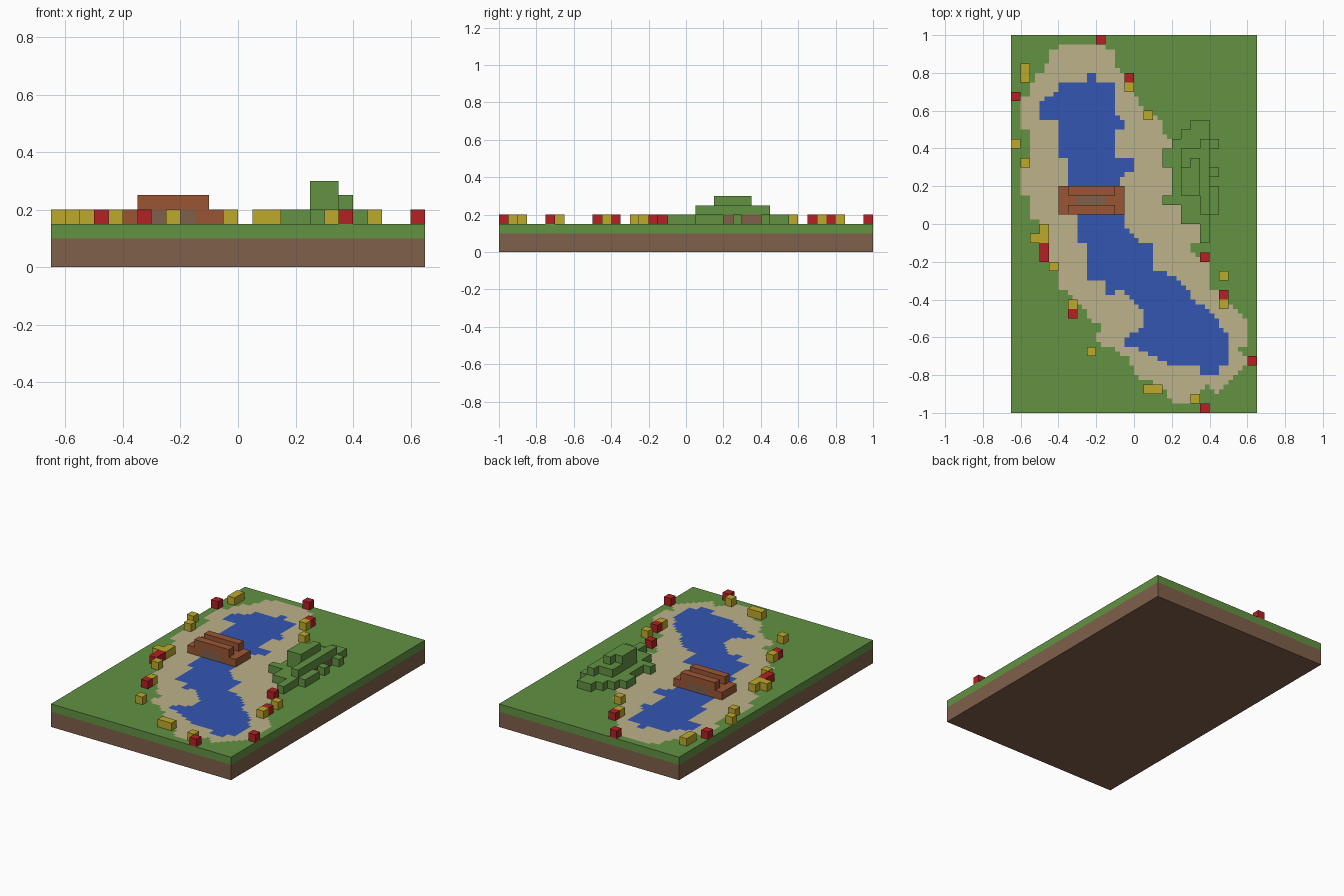
import bpy
import bmesh
from mathutils import Vector

CELL = 0.05          # edge of one building block
GROUND = 3           # block level on which everything stands

default_cube = bpy.data.objects.get("Cube")
if default_cube:
    bpy.data.objects.remove(default_cube, do_unlink=True)


def to_linear(value):
    value /= 255
    return value / 12.92 if value <= 0.04045 else ((value + 0.055) / 1.055) ** 2.4


def make_material(name, red, green, blue):
    material = bpy.data.materials.new(name)
    colour = (to_linear(red), to_linear(green), to_linear(blue), 1)
    material.diffuse_color = colour
    material.use_nodes = True
    shader = material.node_tree.nodes["Principled BSDF"]
    shader.inputs["Base Color"].default_value = colour
    return material


grass = make_material("grass green", 98, 146, 66)
sand = make_material("sand beige", 188, 178, 138)
water = make_material("water blue", 52, 86, 178)
soil = make_material("soil brown", 128, 96, 74)
wood = make_material("wood brown", 154, 86, 52)
red = make_material("flower red", 180, 33, 36)
yellow = make_material("flower yellow", 190, 170, 44)


def finish(name, bm, materials):
    mesh = bpy.data.meshes.new(name)
    bm.to_mesh(mesh)
    bm.free()
    for material in materials:
        mesh.materials.append(material)
    part = bpy.data.objects.new(name, mesh)
    bpy.context.collection.objects.link(part)
    return part


def blocks(x0, y0, x1, y1, level=GROUND, height=1):
    """Set of block positions that fill a box."""
    return {(x, y, z) for x in range(x0, x1) for y in range(y0, y1)
            for z in range(level, level + height)}


def build_blocks(name, cells, material):
    """Outer skin of a set of blocks, with flat areas merged."""
    bm = bmesh.new()
    corners = {}

    def corner(point):
        key = tuple(round(c) for c in point)
        if key not in corners:
            corners[key] = bm.verts.new(Vector(key) * CELL)
        return corners[key]

    for cell in cells:
        base = Vector(cell)
        for axis in range(3):
            u, v, w = (Vector([float(i == (axis + k) % 3) for i in range(3)])
                       for k in range(3))
            for side in (0, 1):
                if tuple(round(c) for c in base + u * (side * 2 - 1)) in cells:
                    continue
                start = base + u * side
                loop = [start, start + v, start + v + w, start + w]
                if not side:
                    loop.reverse()
                bm.faces.new([corner(p) for p in loop])
    bmesh.ops.dissolve_limit(bm, angle_limit=0.01, verts=bm.verts, edges=bm.edges)
    return finish(name, bm, [material])


def inside(outline, x, y):
    result = False
    for (ax, ay), (bx, by) in zip(outline, outline[1:] + outline[:1]):
        if (ay > y) != (by > y) and x < ax + (bx - ax) * (y - ay) / (by - ay):
            result = not result
    return result


# Ground slab of earth
build_blocks("soil_base", blocks(-13, -20, 13, 20, 0, 2), soil)

# Shore and pond outlines, in blocks
shore_outline = [
    (-8, 19), (-9, 18), (-9, 17), (-10, 16), (-11, 15), (-11, 14), (-12, 13),
    (-12, 10), (-11, 10), (-11, 7), (-12, 6), (-12, 3), (-11, 3), (-11, 1),
    (-10, 0), (-9, 0), (-9, -4), (-8, -5), (-8, -7), (-7, -7), (-5, -9),
    (-5, -10), (-3, -11), (-4, -12), (-3, -13), (-2, -13), (0, -15), (0, -16),
    (3, -17), (4, -19), (6, -19), (8, -17), (9, -18), (10, -17), (12, -15),
    (12, -14), (11, -13), (12, -13), (12, -10), (10, -8), (10, -7), (8, -7),
    (8, -4), (6, -3), (6, -2), (7, -2), (7, 0), (5, 0), (5, 2), (4, 9),
    (3, 10), (3, 11), (1, 12), (0, 14), (-1, 14), (-1, 16), (-2, 17),
    (-2, 19), (-3, 18), (-3, 19)]
pond_outline = [
    (-5, 16), (-5, 15), (-8, 15), (-8, 14), (-10, 13), (-10, 11), (-8, 11),
    (-8, 7), (-7, 7), (-7, 4), (-6, 1), (-6, -2), (-5, -2), (-5, -6), (-3, -6),
    (-3, -8), (-2, -7), (-1, -7), (0, -8), (1, -9), (1, -11), (-1, -12),
    (-1, -13), (0, -13), (2, -14), (4, -15), (7, -15), (7, -16), (9, -16),
    (9, -15), (10, -15), (10, -12), (8, -9), (6, -8), (6, -7), (5, -6),
    (3, -5), (2, -5), (2, -2), (1, -2), (-1, 0), (-1, 3), (-2, 4), (-1, 5),
    (0, 6), (0, 7), (-2, 7), (-2, 10), (-1, 10), (-1, 11), (-2, 12), (-2, 15),
    (-4, 15), (-4, 16)]

# Turf layer whose flush top is coloured by the two outlines
bm = bmesh.new()
bmesh.ops.create_grid(bm, x_segments=52, y_segments=80, size=1)
for vert in bm.verts:
    vert.co = (vert.co.x * 13 * CELL, vert.co.y, GROUND * CELL)
for face in bm.faces:
    x, y, z = face.calc_center_median() / CELL
    if inside(pond_outline, x, y):
        face.material_index = 2
    elif inside(shore_outline, x, y):
        face.material_index = 1
rim = [edge for edge in bm.edges if edge.is_boundary]
skirt = bmesh.ops.extrude_edge_only(bm, edges=rim)["geom"]
for item in skirt:
    if isinstance(item, bmesh.types.BMVert):
        item.co.z -= CELL
    elif isinstance(item, bmesh.types.BMFace):
        item.material_index = 0
bmesh.ops.recalc_face_normals(bm, faces=bm.faces)
bmesh.ops.dissolve_limit(bm, angle_limit=0.01, verts=bm.verts, edges=bm.edges,
                         delimit={"MATERIAL"})
finish("turf_with_pond", bm, [grass, sand, water])

# Footbridge: stone-brown middle, wooden ends and two handrails
deck_middle = blocks(-6, 1, -3, 4)
build_blocks("bridge_middle", deck_middle, soil)
build_blocks("bridge_ends", blocks(-8, 1, -1, 4) - deck_middle, wood)
for name, y in (("front", 1), ("back", 3)):
    build_blocks(name + "_handrail", blocks(-7, y, -2, y + 1, GROUND + 1), wood)

# Stepped bush around a trunk
trunk = blocks(5, 3, 8, 8)
build_blocks("bush_trunk", trunk, soil)
low_leaves = set().union(
    blocks(6, 9, 8, 11), blocks(5, 9, 6, 10), blocks(4, 2, 8, 9),
    blocks(3, 2, 4, 3), blocks(3, 6, 4, 8), blocks(8, 8, 9, 9),
    blocks(8, 5, 9, 6), blocks(8, 1, 9, 4), blocks(5, 0, 8, 2),
    blocks(7, -2, 8, 0))
build_blocks("bush_low_leaves", low_leaves - trunk, grass)
upper_leaves = blocks(5, 3, 8, 8, GROUND + 1) | blocks(7, 1, 8, 9, GROUND + 1)
top_leaves = blocks(5, 3, 7, 6, GROUND + 2) | blocks(6, 3, 7, 7, GROUND + 2)
build_blocks("bush_upper_leaves", upper_leaves | top_leaves, grass)

# Flowers along the shore, one block each
red_spots = [(-4, 19), (-1, 15), (-13, 13), (-10, -3), (-10, -4), (-7, -10),
             (7, -4), (9, -8), (12, -15), (7, -20)]
yellow_spots = [(-12, 16), (-12, 15), (-1, 14), (1, 11), (-13, 8), (-12, 6),
                (-10, -1), (-10, -2), (-11, -2), (-9, -5), (-7, -9), (-5, -14),
                (1, -18), (2, -18), (6, -19), (9, -6), (9, -9)]
for name, spots, material in (("red_flowers", red_spots, red),
                              ("yellow_flowers", yellow_spots, yellow)):
    build_blocks(name, {(x, y, GROUND) for x, y in spots}, material)
